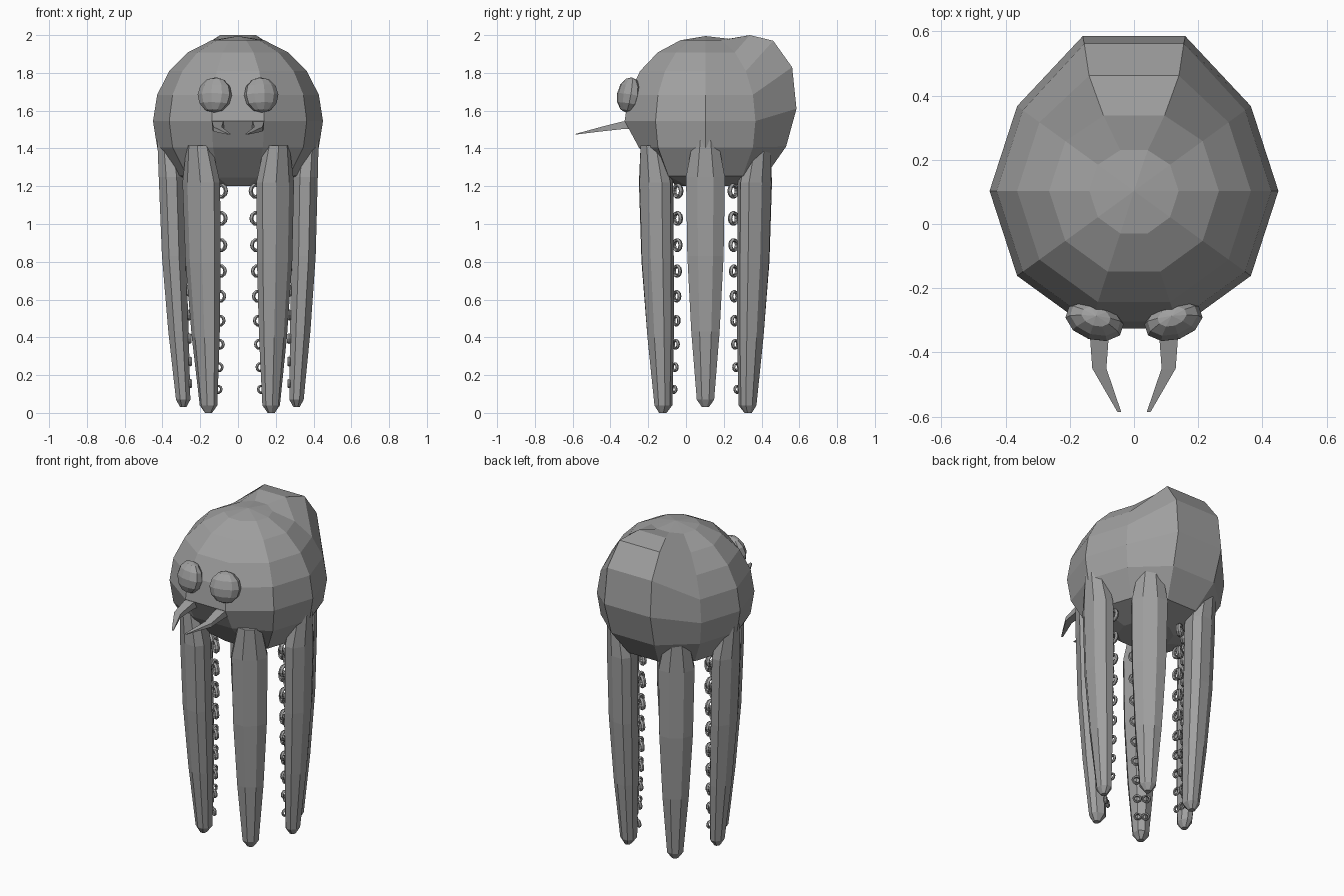
import bpy, bmesh, math
from mathutils import Vector, Matrix

cube = bpy.data.objects.get("Cube")
if cube:
    bpy.data.objects.remove(cube, do_unlink=True)

GREY = (0.35, 0.35, 0.35, 1)
grey = bpy.data.materials.new("plain grey")
grey.use_nodes = True
grey.diffuse_color = GREY
grey.node_tree.nodes["Principled BSDF"].inputs["Base Color"].default_value = GREY

CENTRE = Vector((0, 0.103, 0))


def finish(name, bm):
    bmesh.ops.recalc_face_normals(bm, faces=bm.faces)
    mesh = bpy.data.meshes.new(name)
    bm.to_mesh(mesh)
    bm.free()
    mesh.materials.append(grey)
    obj = bpy.data.objects.new(name, mesh)
    bpy.context.collection.objects.link(obj)
    return obj


def loft(name, rings, apex=None):
    """Skin a list of equal rings; close the ends flat or with an apex."""
    bm = bmesh.new()
    loops = [[bm.verts.new(p) for p in ring] for ring in rings]
    n = len(loops[0])
    for a, b in zip(loops, loops[1:]):
        for i in range(n):
            j = (i + 1) % n
            bm.faces.new((a[i], a[j], b[j], b[i]))
    bm.faces.new(loops[0])
    top = bm.faces.new(loops[-1])
    if apex:
        tip = bmesh.ops.poke(bm, faces=[top])["verts"][0]
        tip.co = apex
    return finish(name, bm)


# Head: ten-sided ball, pulled out at the upper back and tucked in below the mouth
RADIUS, MID_Z = 0.45, 1.545
back_bulge = {  # ring step: half width, y, z
    -1: (0.15, 0.53, 1.41), 0: (0.16, 0.585, 1.61), 1: (0.155, 0.562, 1.83),
    2: (0.14, 0.462, 1.97), 3: (0.095, 0.338, 2.0), 4: (0.043, 0.23, 1.98)}
head_rings = []
for step in range(-3, 5):
    lat = math.radians(18 * step)
    r, z = RADIUS * math.cos(lat), MID_Z + RADIUS * math.sin(lat)
    if step == -2:
        r, z = 0.335, 1.255
    if step == -3:
        r, z = 0.16, 1.2
    ring = []
    for k in range(10):
        a = math.radians(36 * k)
        p = CENTRE + Vector((r * math.cos(a), r * math.sin(a), z))
        if k in (2, 3) and step in back_bulge:
            w, y, bz = back_bulge[step]
            p = Vector((w if k == 2 else -w, y, bz))
        if k in (7, 8) and step == -1:
            p.y = -0.25
        if k in (7, 8) and step == -2:
            p.y, p.z = -0.1, 1.245
        ring.append(p)
    head_rings.append(ring)
loft("head", head_rings, apex=CENTRE + Vector((0, 0, MID_Z + RADIUS)))

# Eyes, leaning back against the head, and curved fangs, one pair each
fang_path = [  # x, y, z, half width, half height
    (0.105, -0.29, 1.525, 0.032, 0.022), (0.108, -0.34, 1.522, 0.03, 0.02),
    (0.108, -0.45, 1.502, 0.022, 0.012), (0.046, -0.585, 1.475, 0.006, 0.002)]
for side, label in ((1, "left"), (-1, "right")):
    bm = bmesh.new()
    place = (Matrix.Translation((side * 0.123, -0.302, 1.683))
             @ Matrix.Rotation(side * math.radians(18), 4, "Z")
             @ Matrix.Rotation(math.radians(-10), 4, "X")
             @ Matrix.Diagonal((0.094, 0.06, 0.095, 1)))
    bmesh.ops.create_uvsphere(bm, u_segments=10, v_segments=6, radius=1, matrix=place)
    finish(label + "_eye", bm)

    loft(label + "_fang", [[(side * (x + w * i), y, z + h * j)
                            for i, j in ((-1, -1), (1, -1), (1, 1), (-1, 1))]
                           for x, y, z, w, h in fang_path])

# One sucker ring, reused along every tentacle
bpy.ops.mesh.primitive_torus_add(major_segments=10, minor_segments=5,
                                 major_radius=1, minor_radius=0.32)
sample = bpy.context.object
sucker = sample.data
bpy.data.objects.remove(sample, do_unlink=True)

# Tentacle sections: z, distance from the axis, half depth, half width
TOP = 1.415
sections = [(0.0, 0.30, 0.016, 0.018), (0.04, 0.30, 0.038, 0.046),
            (0.4, 0.322, 0.054, 0.075), (0.8, 0.343, 0.064, 0.096),
            (1.22, 0.354, 0.067, 0.103), (TOP, 0.372, 0.055, 0.066)]


def section_at(z):
    for a, b in zip(sections, sections[1:]):
        if a[0] <= z <= b[0]:
            t = (z - a[0]) / (b[0] - a[0])
            return [u + (v - u) * t for u, v in zip(a, b)]


tentacles = [("left", 0), ("back_left", 54), ("back_right", 126),
             ("right", 180), ("front_right", 234), ("front_left", 306)]
for label, degrees in tentacles:
    a = math.radians(degrees)
    out = Vector((math.cos(a), math.sin(a), 0))
    across = Vector((-out.y, out.x, 0))
    on_side = degrees % 180 == 0
    reach = 1 if on_side else 0.94
    inner = 1 if on_side else 1.35
    gap = 0.01 if on_side else 0.028
    lift = 0.03 if on_side else 0

    def spot(z, radial, sideways):
        """Point beside this tentacle's axis; the tips lean slightly left."""
        p = CENTRE + out * radial + across * sideways
        return p + Vector((0.01 * (1 - z / TOP), 0, z + lift))

    rings = []
    for z, dist, depth, width in sections:
        ring = []
        for k in range(8):
            c = math.radians(45 * k + 22.5)
            bulge = depth * (inner if math.cos(c) < -0.5 else 1)
            ring.append(spot(z, dist * reach + bulge * math.cos(c) / 0.924,
                             width * math.sin(c) / 0.924))
        rings.append(ring)
    loft(label + "_tentacle", rings)

    # Two rows of suckers on the inner face, shrinking towards the tip
    bm = bmesh.new()
    turn = Matrix((across, Vector((0, 0, 1)), out)).transposed().to_4x4()
    for row in (-1, 1):
        for i in range(9):
            t = i / 8
            z = 1.175 - 1.18 * t + 0.13 * t * t
            _, dist, depth, width = section_at(z)
            p = spot(z, dist * reach - depth * inner - gap * (1 - 0.7 * t),
                     row * width * 0.42)
            size = 0.032 - 0.013 * t
            first = len(bm.verts)
            bm.from_mesh(sucker)
            bm.verts.ensure_lookup_table()
            bmesh.ops.transform(bm, verts=bm.verts[first:],
                                matrix=Matrix.Translation(p) @ turn
                                @ Matrix.Diagonal((size, size, size * 1.4, 1)))
    finish(label + "_suckers", bm)
bpy.data.meshes.remove(sucker)
